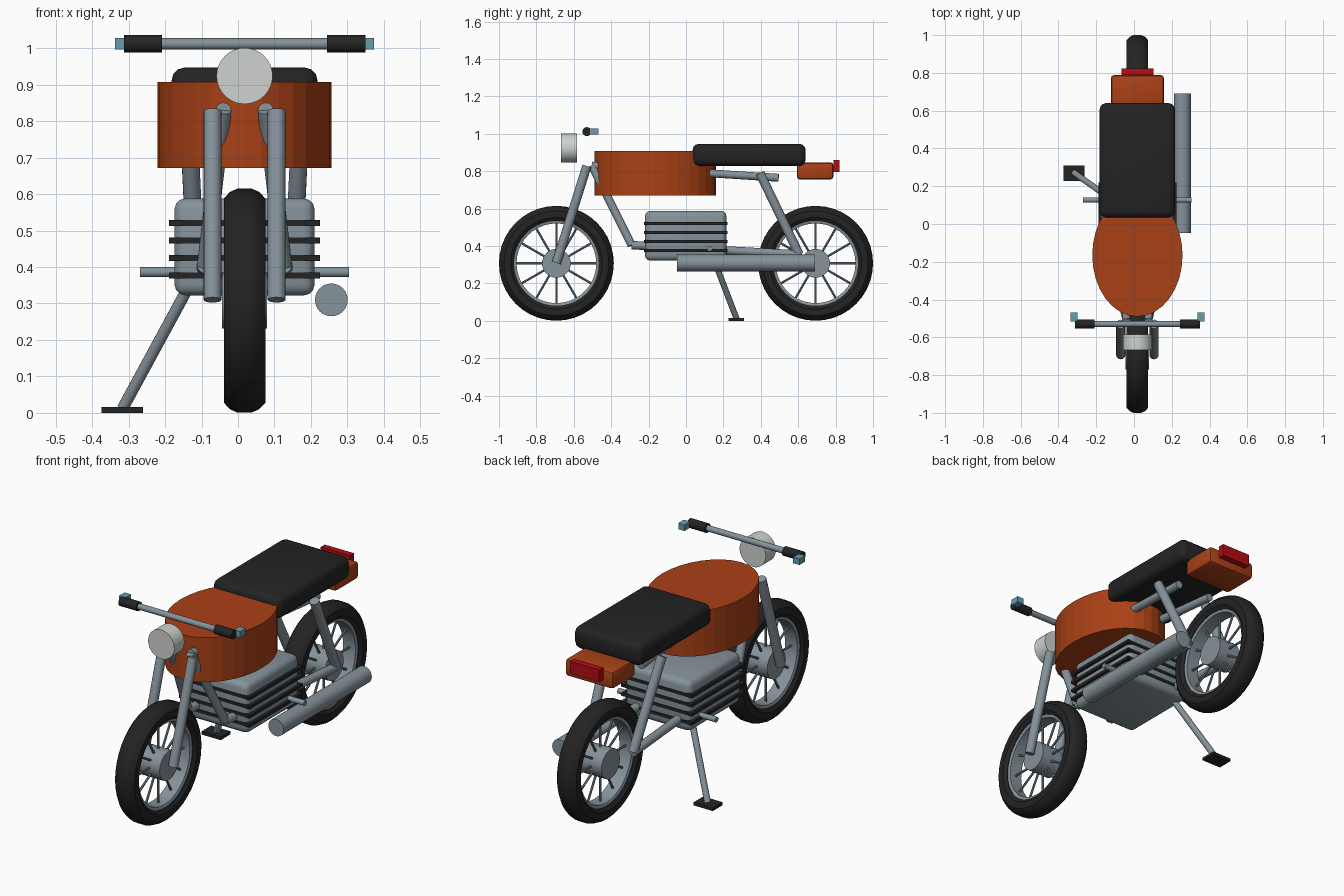
import bpy, bmesh, math
from mathutils import Vector, Matrix

if "Cube" in bpy.data.objects:
    bpy.data.objects.remove(bpy.data.objects["Cube"])

CX = 0.018  # the bike's middle plane


def material(name, rgb):
    m = bpy.data.materials.new(name)
    m.diffuse_color = (*rgb, 1)
    m.use_nodes = True
    m.node_tree.nodes["Principled BSDF"].inputs["Base Color"].default_value = m.diffuse_color
    return m


ORANGE = material("burnt orange", (0.40, 0.052, 0.008))
METAL = material("steel grey", (0.235, 0.29, 0.325))
BLACK = material("rubber black", (0.017, 0.017, 0.017))
WHITE = material("lamp white", (0.62, 0.65, 0.62))
RED = material("tail red", (0.45, 0.004, 0.007))
TEAL = material("signal teal", (0.13, 0.34, 0.42))


def finish(bm, name, mat, angle=35):
    bmesh.ops.recalc_face_normals(bm, faces=bm.faces)
    me = bpy.data.meshes.new(name)
    bm.to_mesh(me)
    bm.free()
    me.materials.append(mat)
    if angle:
        me.shade_smooth()
        me.set_sharp_from_angle(angle=math.radians(angle))
    ob = bpy.data.objects.new(name, me)
    bpy.context.collection.objects.link(ob)
    return ob


def add_tube(bm, a, b, r, sides=16):
    a, b = Vector(a), Vector(b)
    d = b - a
    mat = Matrix.Translation((a + b) / 2) @ d.to_track_quat('Z', 'Y').to_matrix().to_4x4()
    bmesh.ops.create_cone(bm, cap_ends=True, segments=sides, radius1=r, radius2=r,
                          depth=d.length, matrix=mat)


def tube(name, mat, a, b, r, sides=16):
    bm = bmesh.new()
    add_tube(bm, a, b, r, sides)
    return finish(bm, name, mat)


def box(name, mat, lo, hi, bevel=0, segments=3):
    lo, hi = Vector(lo), Vector(hi)
    bm = bmesh.new()
    bmesh.ops.create_cube(bm, size=1, matrix=Matrix.Translation((lo + hi) / 2)
                          @ Matrix.Diagonal((*(hi - lo), 1)))
    if bevel:
        bmesh.ops.bevel(bm, geom=bm.edges[:], offset=bevel, segments=segments,
                        profile=0.5, affect='EDGES')
    return finish(bm, name, mat)


def lathe(name, mat, profile, cy, cz, steps=40):
    """Closed (radius, x) profile turned about the wheel axle."""
    bm = bmesh.new()
    rings = []
    for i in range(steps):
        t = 2 * math.pi * i / steps
        rings.append([bm.verts.new((CX + x, cy + r * math.cos(t), cz + r * math.sin(t)))
                      for r, x in profile])
    n = len(profile)
    for i in range(steps):
        p, q = rings[i], rings[(i + 1) % steps]
        for j in range(n):
            k = (j + 1) % n
            bm.faces.new((p[j], p[k], q[k], q[j]))
    return finish(bm, name, mat)


# wheels: tyre, rim, hub and twelve spokes
half = [(0.307, 0.02), (0.298, 0.04), (0.28, 0.057), (0.245, 0.057), (0.227, 0.044)]
tyre = half + [(r, -x) for r, x in reversed(half)]
rim = [(0.23, 0.042), (0.213, 0.036), (0.213, -0.036), (0.23, -0.042)]
WZ = 0.308
for label, wy in (("front", -0.693), ("rear", 0.693)):
    lathe(label + "_tyre", BLACK, tyre, wy, WZ)
    lathe(label + "_rim", METAL, rim, wy, WZ)
    tube(label + "_hub", METAL, (CX - 0.062, wy, WZ), (CX + 0.062, wy, WZ), 0.077, 32)
    bm = bmesh.new()
    for i in range(12):
        t = math.pi * i / 6
        c, s = math.cos(t), math.sin(t)
        add_tube(bm, (CX, wy + 0.06 * c, WZ + 0.06 * s),
                 (CX, wy + 0.22 * c, WZ + 0.22 * s), 0.006, 8)
    finish(bm, label + "_spokes", METAL)

# frame, fork, grips and bar ends, mirrored about the middle plane
for label, s in (("left", -1), ("right", 1)):
    def P(x, y, z):
        return (CX + s * x, y, z)
    tube(label + "_fork_leg", METAL, P(0.088, -0.693, 0.31), P(0.088, -0.53, 0.828), 0.0245)
    head, low = P(0.058, -0.503, 0.83), P(0.108, -0.29, 0.405)
    axle, top = P(0.132, 0.605, 0.355), P(0.153, 0.395, 0.79)
    tube(label + "_down_tube", METAL, head, low, 0.0225)
    tube(label + "_lower_tube", METAL, low, axle, 0.0225)
    tube(label + "_seat_stay", METAL, axle, top, 0.0245)
    tube(label + "_top_tube", METAL, head, P(0.1, 0.495, 0.765), 0.021)
    tube(label + "_grip", BLACK, P(0.226, -0.53, 1.012), P(0.331, -0.53, 1.012), 0.024)
    a, b = sorted((CX + s * 0.318, CX + s * 0.355))
    box(label + "_bar_end", TEAL, (a, -0.515, 0.996), (b, -0.468, 1.028))

# handlebar and headlight
tube("handlebar", METAL, (CX - 0.23, -0.53, 1.012), (CX + 0.23, -0.53, 1.012), 0.0155)
tube("headlight", WHITE, (CX, -0.668, 0.924), (CX, -0.584, 0.924), 0.077, 32)

# oval fuel tank
bm = bmesh.new()
bmesh.ops.create_cone(bm, cap_ends=True, segments=32, radius1=1, radius2=1, depth=1,
                      matrix=Matrix.Translation((CX, -0.165, 0.789))
                      @ Matrix.Diagonal((0.239, 0.325, 0.236, 1)))
finish(bm, "fuel_tank", ORANGE, angle=0)

# seat, tail and rear lamp
box("seat", BLACK, (CX - 0.2, 0.035, 0.828), (CX + 0.2, 0.64, 0.947), 0.035)
box("tail", ORANGE, (CX - 0.14, 0.593, 0.756), (CX + 0.14, 0.788, 0.847), 0.015, 2)
box("tail_light", RED, (CX - 0.085, 0.788, 0.797), (CX + 0.085, 0.822, 0.861))

# engine block with cooling fins
box("engine", METAL, (CX - 0.192, -0.22, 0.322), (CX + 0.192, 0.217, 0.588), 0.03)
for i in range(4):
    z = 0.377 + 0.048 * i
    box(f"cooling_fin_{i + 1}", BLACK, (CX - 0.207, -0.224, z - 0.008),
        (CX + 0.207, 0.221, z + 0.008))

# exhaust, foot pegs and side stand
tube("exhaust", METAL, (0.256, -0.047, 0.31), (0.256, 0.69, 0.31), 0.045, 24)
tube("foot_pegs", METAL, (CX - 0.287, 0.127, 0.386), (CX + 0.287, 0.127, 0.386), 0.014)
tube("side_stand", METAL, (-0.125, 0.135, 0.365), (-0.316, 0.27, 0.013), 0.016)
box("stand_foot", BLACK, (-0.374, 0.228, 0.0), (-0.261, 0.31, 0.016))
